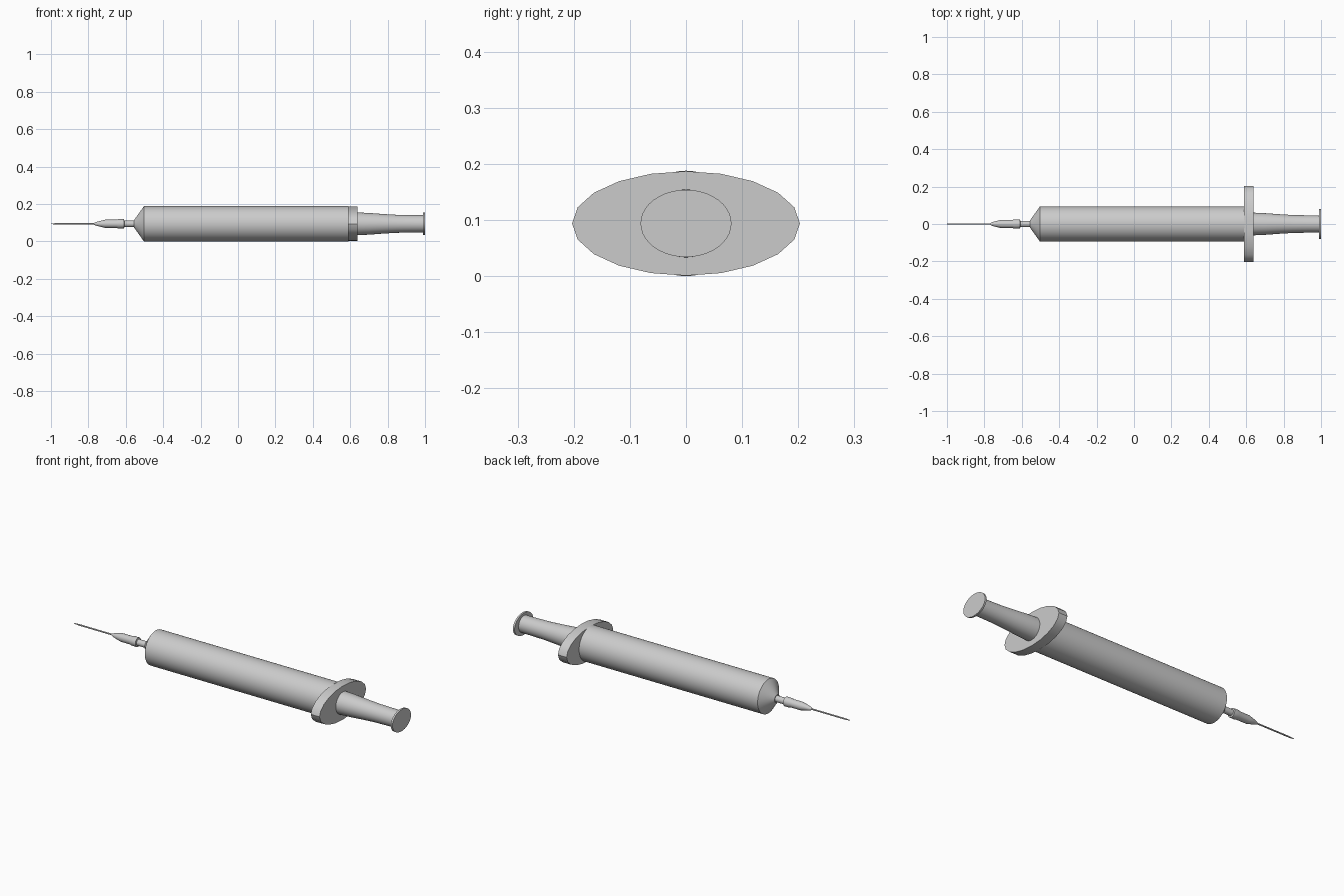
import bpy, bmesh
from math import sin, cos, pi, radians

if "Cube" in bpy.data.objects:
    bpy.data.objects.remove(bpy.data.objects["Cube"])

AXIS_Z = 0.094


def lathe(name, profile, sides=40):
    """Closed solid along x; profile rows are (x, y radius, z radius)."""
    bm = bmesh.new()
    rings = []
    for x, ry, rz in profile:
        rings.append([bm.verts.new((x, ry * cos(2 * pi * i / sides),
                                    AXIS_Z + rz * sin(2 * pi * i / sides)))
                      for i in range(sides)])
    for a, b in zip(rings, rings[1:]):
        for i in range(sides):
            j = (i + 1) % sides
            bm.faces.new((a[i], a[j], b[j], b[i]))
    bm.faces.new(rings[0])
    bm.faces.new(rings[-1])
    bmesh.ops.recalc_face_normals(bm, faces=bm.faces[:])
    mesh = bpy.data.meshes.new(name)
    bm.to_mesh(mesh)
    bm.free()
    obj = bpy.data.objects.new(name, mesh)
    bpy.context.collection.objects.link(obj)
    bpy.ops.object.select_all(action='DESELECT')
    obj.select_set(True)
    bpy.context.view_layer.objects.active = obj
    bpy.ops.object.shade_smooth_by_angle(angle=radians(30))
    return obj


def round_profile(points):
    return [(x, r, r) for x, r in points]


# Barrel with conical shoulder and nozzle
lathe("barrel", round_profile([(-0.63, 0.017), (-0.555, 0.017), (-0.555, 0.021),
                               (-0.503, 0.094), (0.59, 0.094)]), 48)

# Oval finger flange
lathe("finger_flange", [(0.587, 0.203, 0.093), (0.64, 0.203, 0.093)], 20)

# Tapered plunger rod
lathe("plunger_rod", round_profile([(0.63, 0.061), (0.70, 0.058), (0.78, 0.052),
                                    (0.85, 0.048), (0.92, 0.0465), (0.993, 0.046)]))

# Oval thumb rest
lathe("thumb_rest", [(0.99, 0.081, 0.06), (1.0, 0.081, 0.06)])

# Needle hub with collar
lathe("needle_hub", round_profile([(-0.77, 0.005), (-0.755, 0.011), (-0.71, 0.022),
                                   (-0.65, 0.022), (-0.64, 0.025), (-0.61, 0.025),
                                   (-0.608, 0.018)]), 24)

# Needle with a ground tip
lathe("needle", round_profile([(-1.0, 0.0015), (-0.97, 0.004), (-0.76, 0.004)]), 12)
